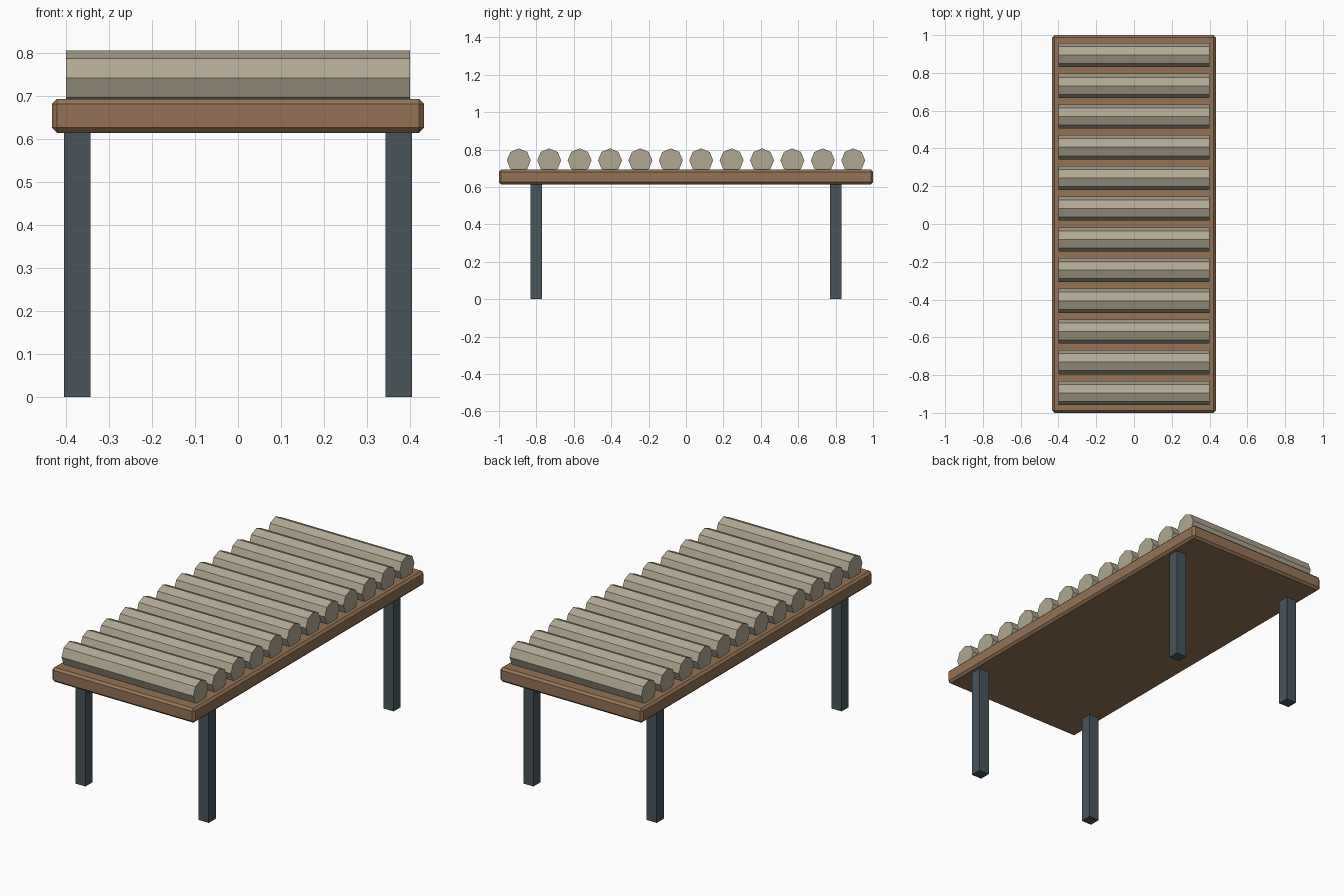
import bpy
import math

if "Cube" in bpy.data.objects:
    bpy.data.objects.remove(bpy.data.objects["Cube"])


def material(name, rgb):
    m = bpy.data.materials.new(name)
    m.diffuse_color = (*rgb, 1)
    m.use_nodes = True
    m.node_tree.nodes["Principled BSDF"].inputs["Base Color"].default_value = m.diffuse_color
    return m


wood = material("wood", (0.30, 0.17, 0.09))
steel = material("dark_steel", (0.065, 0.09, 0.105))
roller_grey = material("roller_grey", (0.44, 0.39, 0.29))


def box(name, size, centre, mat):
    bpy.ops.mesh.primitive_cube_add(size=1, location=centre)
    ob = bpy.context.object
    ob.name = name
    ob.scale = size
    bpy.ops.object.transform_apply(location=False, rotation=False, scale=True)
    ob.data.materials.append(mat)
    return ob


BED_BOTTOM, BED_TOP = 0.614, 0.693

# Bed slab with chamfered edges
bed = box("bed", (0.866, 2.0, BED_TOP - BED_BOTTOM),
          (0, 0, (BED_BOTTOM + BED_TOP) / 2), wood)
bevel = bed.modifiers.new("chamfer", 'BEVEL')
bevel.width = 0.012
bevel.segments = 1

# Four square legs
for x_name, sx in (("left", -1), ("right", 1)):
    for y_name, sy in (("front", -1), ("back", 1)):
        box(f"{y_name}_{x_name}_leg", (0.062, 0.062, BED_BOTTOM),
            (sx * 0.374, sy * 0.801, BED_BOTTOM / 2), steel)

# Row of eight-sided rollers lying across the bed
ROLLERS, REACH = 12, 0.894
for i in range(ROLLERS):
    y = -REACH + 2 * REACH * i / (ROLLERS - 1)
    bpy.ops.mesh.primitive_cylinder_add(
        vertices=8, radius=0.064, depth=0.8,
        location=(0, y, 0.742), rotation=(0, math.pi / 2, 0))
    roller = bpy.context.object
    roller.name = f"roller_{i + 1}"
    roller.data.materials.append(roller_grey)
